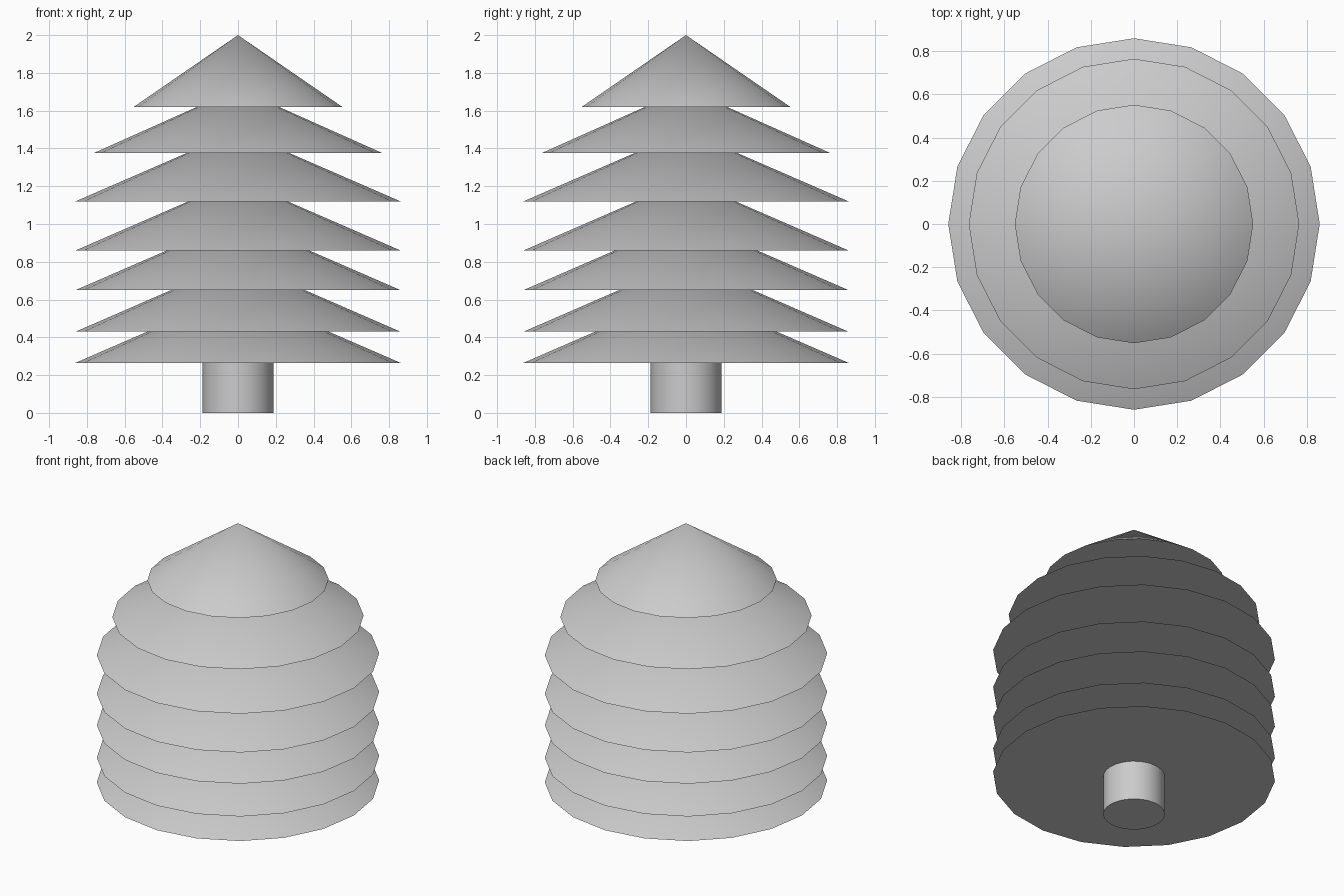
import bpy, math

if "Cube" in bpy.data.objects:
    bpy.data.objects.remove(bpy.data.objects["Cube"])


def cone(name, sides, r_base, r_top, z, height):
    """Upright capped cone or cylinder standing on height z, smooth with sharp rim."""
    bpy.ops.mesh.primitive_cone_add(vertices=sides, radius1=r_base, radius2=r_top,
                                    depth=height, location=(0, 0, z + height / 2))
    obj = bpy.context.object
    obj.name = name
    bpy.ops.object.shade_smooth_by_angle(angle=math.radians(30))
    return obj


# Trunk
cone("trunk", 32, 0.187, 0.187, 0.0, 0.27)

# Foliage tiers, bottom to top: base height, radius, cone height
tiers = [
    (0.265, 0.86, 0.374),
    (0.43, 0.86, 0.374),
    (0.65, 0.86, 0.374),
    (0.86, 0.86, 0.374),
    (1.12, 0.86, 0.374),
    (1.375, 0.765, 0.342),
    (1.62, 0.552, 0.38),
]
for i, (z, radius, height) in enumerate(tiers, 1):
    cone(f"foliage_tier_{i}", 20, radius, 0.0, z, height)
